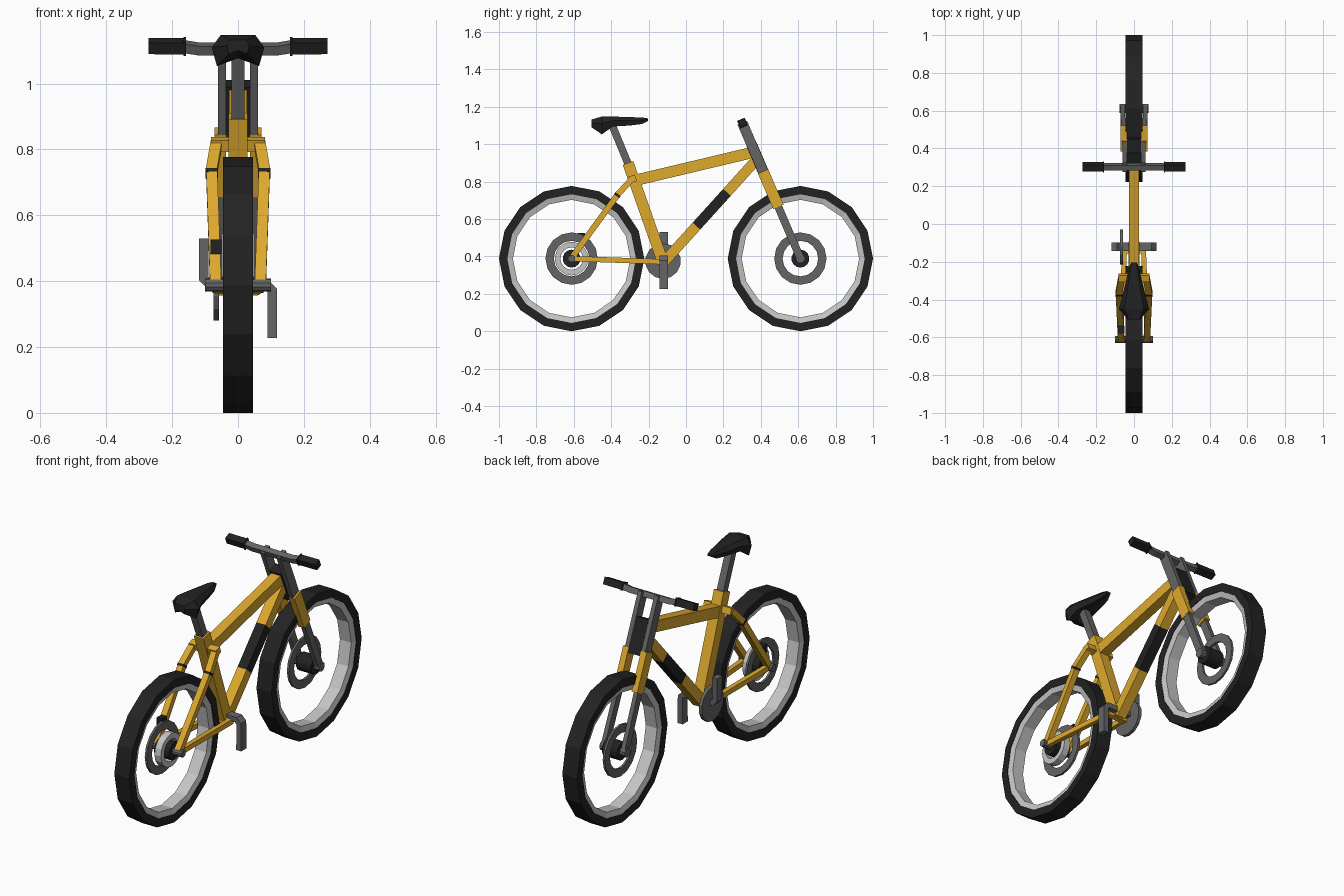
import bpy, bmesh, math
from mathutils import Vector

if "Cube" in bpy.data.objects:
    bpy.data.objects.remove(bpy.data.objects["Cube"])


def material(name, r, g, b):
    m = bpy.data.materials.new(name)
    m.diffuse_color = (r, g, b, 1)
    m.use_nodes = True
    m.node_tree.nodes["Principled BSDF"].inputs["Base Color"].default_value = m.diffuse_color
    return m


YELLOW = material("frame yellow", 0.73, 0.40, 0.027)
BLACK = material("rubber black", 0.016, 0.016, 0.016)
GREY = material("metal grey", 0.13, 0.13, 0.13)
LIGHT = material("rim light grey", 0.56, 0.56, 0.56)
X, Y, Z = Vector((1, 0, 0)), Vector((0, 1, 0)), Vector((0, 0, 1))


def build(name, rings, mat, closed=False):
    """Skin a list of point rings; closed joins the last ring to the first."""
    bm = bmesh.new()
    vr = [[bm.verts.new(p) for p in ring] for ring in rings]
    n, m = len(vr), len(vr[0])
    for i in range(n if closed else n - 1):
        a, b = vr[i], vr[(i + 1) % n]
        for j in range(m):
            k = (j + 1) % m
            bm.faces.new((a[j], a[k], b[k], b[j]))
    if not closed:
        bm.faces.new(vr[0])
        bm.faces.new(vr[-1])
    bmesh.ops.recalc_face_normals(bm, faces=bm.faces)
    me = bpy.data.meshes.new(name)
    bm.to_mesh(me)
    bm.free()
    me.materials.append(mat)
    ob = bpy.data.objects.new(name, me)
    bpy.context.collection.objects.link(ob)
    return ob


def beam(name, pts, w, d, mat, ref=X):
    """Rectangular tube along pts: w across the ref direction, d the other way."""
    pts = [Vector(p) for p in pts]
    rings = []
    for i, p in enumerate(pts):
        t = Vector((0, 0, 0))
        if i > 0:
            t += (p - pts[i - 1]).normalized()
        if i < len(pts) - 1:
            t += (pts[i + 1] - p).normalized()
        t.normalize()
        s = (ref - t * ref.dot(t)).normalized()
        u = t.cross(s)
        rings.append([p + s * a * w / 2 + u * b * d / 2
                      for a, b in ((-1, -1), (1, -1), (1, 1), (-1, 1))])
    return build(name, rings, mat)


def lathe(name, profile, y, z, mat, sides=16):
    """Spin a closed (x, radius) profile about a sideways axle."""
    rings = []
    for i in range(sides):
        a = 2 * math.pi * i / sides
        rings.append([(px, y + r * math.sin(a), z + r * math.cos(a)) for px, r in profile])
    return build(name, rings, mat, closed=True)


def disc(name, x0, x1, r, y, z, mat, sides=14):
    rings = [[(x, y + r * math.sin(2 * math.pi * i / sides),
               z + r * math.cos(2 * math.pi * i / sides)) for i in range(sides)]
             for x in (x0, x1)]
    return build(name, rings, mat)


def annulus(name, x0, x1, r0, r1, y, z, mat):
    return lathe(name, [(x0, r0), (x1, r0), (x1, r1), (x0, r1)], y, z, mat)


# Wheels, hubs and brake rings
R = 0.3885
AX = 0.6115
for label, y, half, ar in (("rear", -AX, 0.10, 0.02), ("front", AX, 0.077, 0.025)):
    annulus(label + "_tyre", -0.045, 0.045, 0.344, R, y, R, BLACK)
    lathe(label + "_rim", [(-0.043, 0.346), (-0.034, 0.314), (0.034, 0.314), (0.043, 0.346)],
          y, R, LIGHT)
    annulus(label + "_brake_ring", -0.036, -0.024, 0.095, 0.14, y, R, GREY)
    disc(label + "_hub", -0.045, 0.045, 0.048, y, R, BLACK)
    disc(label + "_axle", -half, half, ar, y, R, GREY, 10)
annulus("rear_cog", -0.012, 0.026, 0.06, 0.09, -AX, R, LIGHT)
beam("brake_caliper", [(-0.067, -0.56, 0.483), (-0.067, -0.56, 0.526)], 0.033, 0.04, BLACK)

# Main frame tubes
beam("top_tube", [(0, -0.28, 0.805), (0, 0.36, 0.957)], 0.055, 0.06, YELLOW)
beam("seat_tube", [(0, -0.31, 0.90), (0, -0.122, 0.365)], 0.058, 0.06, YELLOW)
lo, hi = Vector((0, -0.12, 0.368)), Vector((0, 0.375, 0.915))
a, b = lo.lerp(hi, 0.355), lo.lerp(hi, 0.685)
beam("down_tube_lower", [lo, a], 0.055, 0.055, YELLOW)
beam("down_tube_dark_section", [a, b], 0.055, 0.055, BLACK)
beam("down_tube_upper", [b, hi], 0.055, 0.055, YELLOW)

# Rear stays on both sides
for s, side in ((-1, "left"), (1, "right")):
    p0, p1 = Vector((s * 0.068, -AX, 0.392)), Vector((s * 0.08, -0.362, 0.735))
    p2 = Vector((s * 0.066, -0.288, 0.815))
    beam(side + "_seat_stay", [p0, p1, p2], 0.034, 0.032, YELLOW)
    beam(side + "_stay_bridge", [(s * 0.082, -0.285, 0.815), (0, -0.285, 0.815)],
         0.036, 0.036, YELLOW, Vector((0, -0.32, 0.95)))
    beam(side + "_stay_band", [p1.lerp(p0, 0.035), p1.lerp(p0, 0.005)], 0.037, 0.035, BLACK)
    beam(side + "_chain_stay", [(s * 0.07, -AX, 0.388), (s * 0.05, -0.13, 0.372)],
         0.026, 0.028, YELLOW)
beam("chain_stay_bridge", [(-0.06, -0.14, 0.372), (0.06, -0.14, 0.372)], 0.03, 0.03, YELLOW, Z)


# Fork, following the steering axis
def steer(x, z):
    return Vector((x, 0.305 + (1.105 - z) * 0.429, z))


for s, side in ((-1, "left"), (1, "right")):
    beam(side + "_fork_upper", [steer(s * 0.049, 1.115), steer(s * 0.049, 0.84)],
         0.024, 0.055, GREY)
    beam(side + "_fork_sleeve", [steer(s * 0.054, 0.855), steer(s * 0.054, 0.665)],
         0.034, 0.06, YELLOW)
    beam(side + "_fork_lower", [steer(s * 0.057, 0.68), steer(s * 0.06, 0.385)],
         0.024, 0.042, GREY)
beam("head_block", [steer(0, 1.0), steer(0, 0.83)], 0.076, 0.058, BLACK)

# Handlebar and grips
tilt = Vector((0, -0.394, 0.919))
beam("handlebar", [(-0.17, 0.302, 1.113), (-0.12, 0.302, 1.105), (0.12, 0.302, 1.105),
                   (0.17, 0.302, 1.113)], 0.03, 0.03, GREY, tilt)
for s, side in ((-1, "left"), (1, "right")):
    beam(side + "_grip", [(s * 0.16, 0.302, 1.113), (s * 0.272, 0.302, 1.114)],
         0.038, 0.038, BLACK, tilt)
    beam(side + "_grip_collar", [(s * 0.158, 0.302, 1.113), (s * 0.165, 0.302, 1.113)],
         0.044, 0.044, BLACK, tilt)

# Cranks and chainring
CY = -0.12
for s, side, end in ((-1, "left", 0.53), (1, "right", 0.227)):
    bend = 0.39 + (0.018 if end > 0.39 else -0.018)
    beam(side + "_crank", [(0, CY, 0.39), (s * 0.086, CY, 0.39), (s * 0.104, CY, bend),
                           (s * 0.104, CY, end)], 0.045, 0.03, GREY, Y)
disc("chainring", -0.075, -0.057, 0.095, CY - 0.003, 0.375, GREY)

# Seat post and saddle
beam("seat_post", [(0, -0.40, 1.115), (0, -0.295, 0.86)], 0.04, 0.04, GREY)
sections = [  # y, top half width, side half width, top, bottom
    (-0.505, 0.028, 0.034, 1.132, 1.09),
    (-0.45, 0.052, 0.08, 1.148, 1.053),
    (-0.39, 0.042, 0.064, 1.148, 1.095),
    (-0.30, 0.028, 0.042, 1.145, 1.10),
    (-0.235, 0.018, 0.027, 1.143, 1.108),
    (-0.203, 0.011, 0.014, 1.138, 1.125),
]
rings = []
for y, wt, wb, zt, zb in sections:
    zm = zb + (zt - zb) * 0.6
    rings.append([(-wt, y, zt), (wt, y, zt), (wb, y, zm), (wb * 0.8, y, zb),
                  (0, y, zb + (zt - zb) * 0.25), (-wb * 0.8, y, zb), (-wb, y, zm)])
build("saddle", rings, BLACK)
